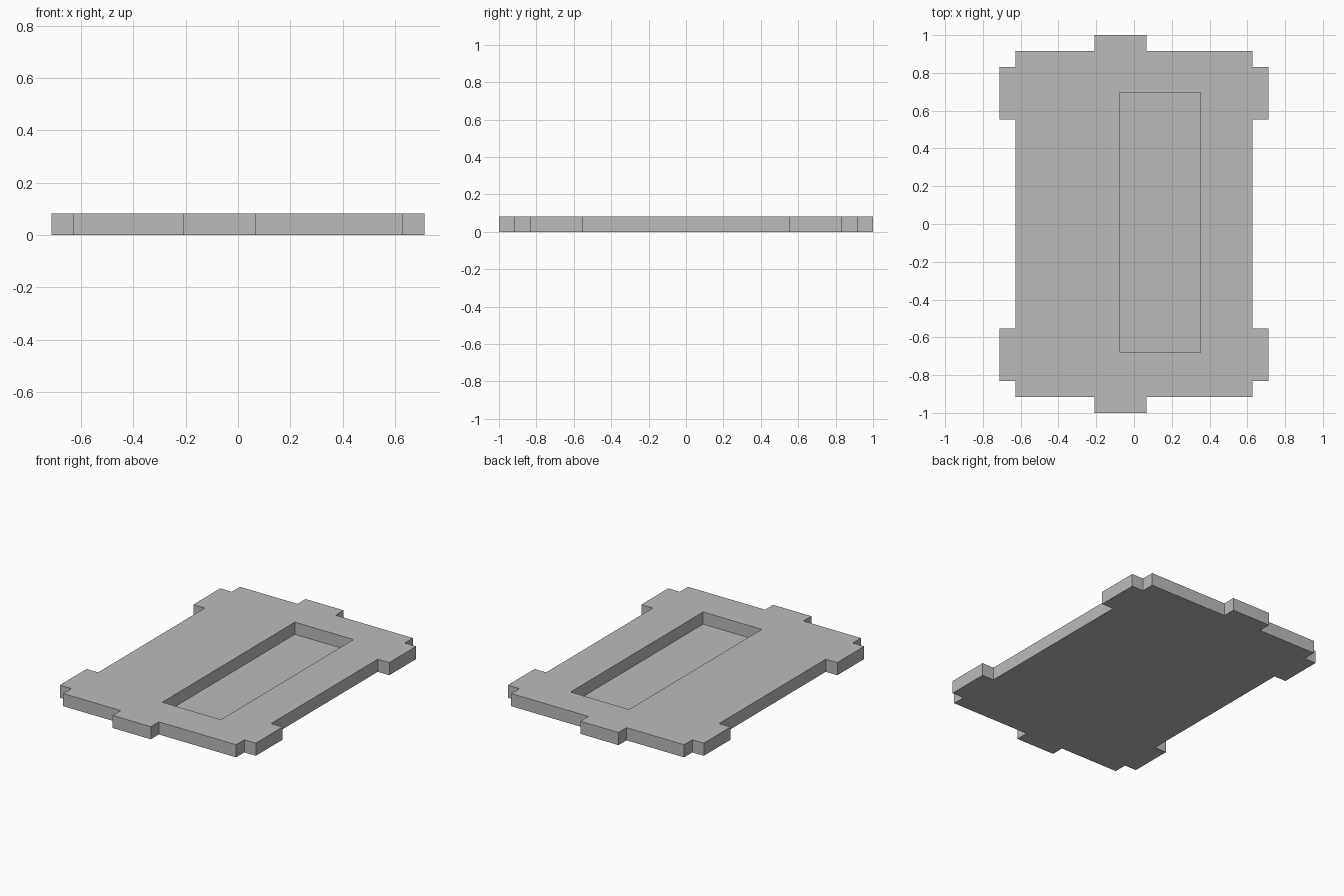
import bpy
import bmesh

if "Cube" in bpy.data.objects:
    bpy.data.objects.remove(bpy.data.objects["Cube"], do_unlink=True)

THICKNESS = 0.083
FLOOR = 0.003

grey = bpy.data.materials.new("plain grey")
grey.use_nodes = True
colour = (0.5, 0.5, 0.5, 1)
grey.diffuse_color = colour
grey.node_tree.nodes["Principled BSDF"].inputs["Base Color"].default_value = colour


def prism(name, outline, bottom, top):
    """Extrude a flat outline between two heights."""
    bm = bmesh.new()
    face = bm.faces.new([bm.verts.new((x, y, bottom)) for x, y in outline])
    extruded = bmesh.ops.extrude_face_region(bm, geom=[face], use_keep_orig=True)["geom"]
    for v in extruded:
        if isinstance(v, bmesh.types.BMVert):
            v.co.z = top
    bmesh.ops.recalc_face_normals(bm, faces=bm.faces)
    mesh = bpy.data.meshes.new(name)
    bm.to_mesh(mesh)
    bm.free()
    mesh.materials.append(grey)
    obj = bpy.data.objects.new(name, mesh)
    bpy.context.collection.objects.link(obj)
    return obj


# Panel outline: back half with side tabs and an offset end tab, mirrored to the front
side = [(0.712, 0.553), (0.712, 0.832), (0.628, 0.832), (0.628, 0.917)]
right_edge = [(0.628, 0.553)] + side
left_edge = [(-x, y) for x, y in reversed(right_edge)]
end_tab = [(0.067, 0.917), (0.067, 1), (-0.21, 1), (-0.21, 0.917)]
back_half = right_edge + end_tab + left_edge
front_half = [(x, -y) for x, y in reversed(back_half)]
panel = prism("tabbed_panel", back_half + front_half, 0, THICKNESS)

# Rectangular pocket sunk almost through the panel
x0, x1, y0, y1 = -0.075, 0.351, -0.679, 0.697
cutter = prism("pocket_cutter", [(x0, y0), (x1, y0), (x1, y1), (x0, y1)],
               FLOOR, THICKNESS + 0.1)
cutter.hide_render = True
cut = panel.modifiers.new("pocket", "BOOLEAN")
cut.operation = "DIFFERENCE"
cut.solver = "EXACT"
cut.object = cutter
bpy.context.view_layer.objects.active = panel
bpy.ops.object.modifier_apply(modifier=cut.name)
bpy.data.objects.remove(cutter, do_unlink=True)
